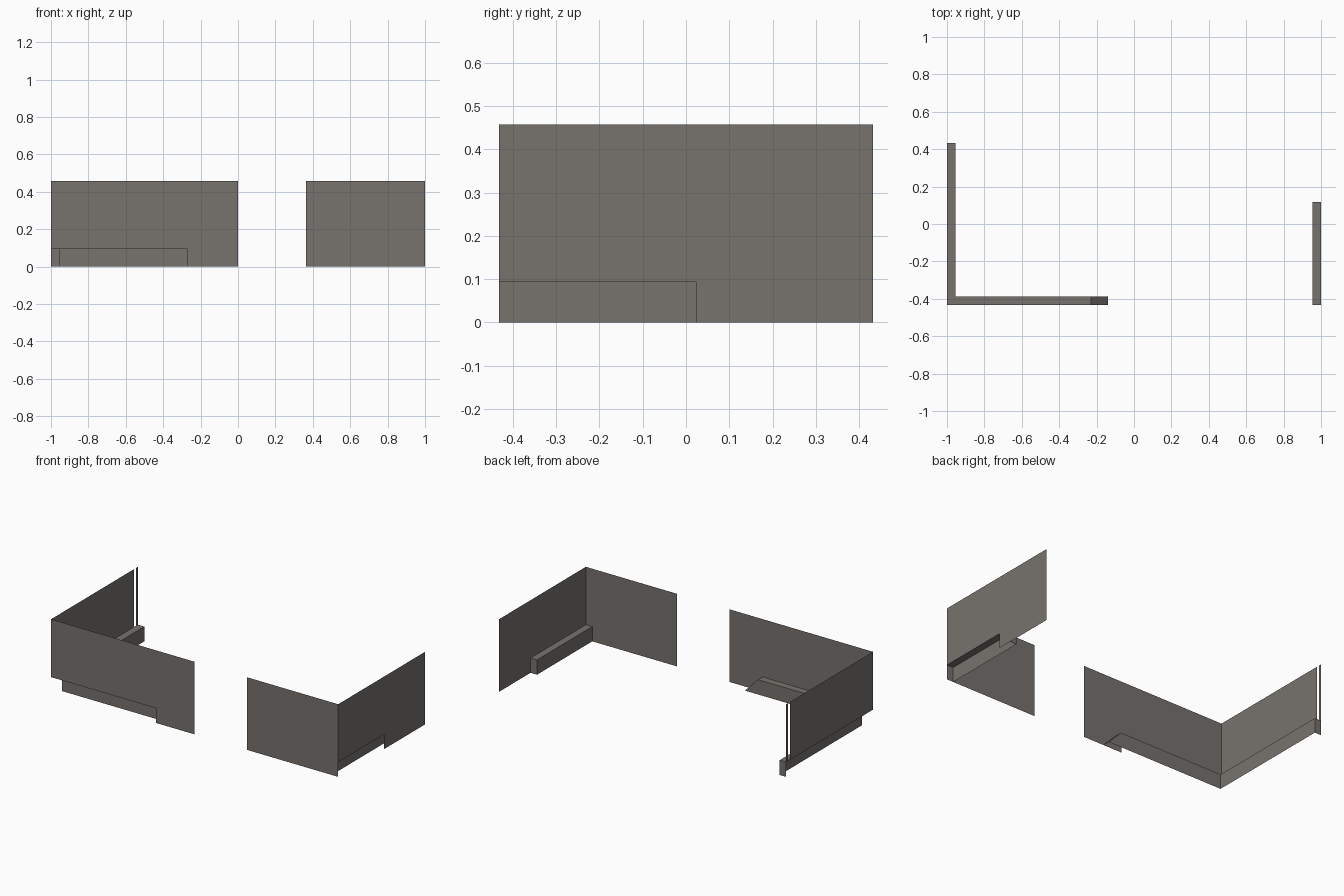
import bpy

if "Cube" in bpy.data.objects:
    bpy.data.objects.remove(bpy.data.objects["Cube"])

X, Y, H = 1.0, 0.432, 0.457   # half width, half depth, wall height
K, D = 0.093, 0.045           # toe recess height and depth

mat = bpy.data.materials.new("warm_grey")
mat.diffuse_color = (0.185, 0.168, 0.152, 1)
mat.use_nodes = True
mat.node_tree.nodes["Principled BSDF"].inputs["Base Color"].default_value = mat.diffuse_color


def sheet(name, quads):
    """Make one object from a list of four-cornered sheets."""
    verts, faces = [], []
    for q in quads:
        faces.append(tuple(range(len(verts), len(verts) + 4)))
        verts += q
    me = bpy.data.meshes.new(name)
    me.from_pydata(verts, [], faces)
    me.materials.append(mat)
    ob = bpy.data.objects.new(name, me)
    bpy.context.collection.objects.link(ob)
    return ob


def along_x(x0, x1, y, z0, z1):
    return [(x0, y, z0), (x1, y, z0), (x1, y, z1), (x0, y, z1)]


def along_y(y0, y1, x, z0, z1):
    return [(x, y0, z0), (x, y1, z0), (x, y1, z1), (x, y0, z1)]


def flat(x0, x1, y0, y1, z):
    return [(x0, y0, z), (x1, y0, z), (x1, y1, z), (x0, y1, z)]


# Front wall, either side of the doorway; left part is notched at the foot
sheet("front_wall_left", [along_x(-X, -0.27, -Y, K, H),
                          along_x(-0.27, 0, -Y, 0, K),
                          along_x(-0.27, 0, -Y, K, H)])
sheet("front_wall_right", [along_x(0.364, X, -Y, 0, H)])

# Right wall, notched up to the middle
sheet("right_wall", [along_y(-Y, 0.023, X, K, H),
                     along_y(0.023, Y, X, 0, K),
                     along_y(0.023, Y, X, K, H)])

# Left wall, raised above the recess, with a narrow slit near its back edge
sheet("left_wall", [along_y(-Y, 0.395, -X, K, H),
                    along_y(0.415, Y, -X, K, H)])

# Front recess: ledge, upright and sloping end
a, b = -0.23, -0.14
sheet("front_toe_recess", [
    flat(-X + D, a, -Y, -Y + D, K),
    along_x(-X + D, a, -Y + D, 0, K),
    [(a, -Y + D, 0), (b, -Y + D, 0), (a, -Y + D, K), (a, -Y + D, K * 0.5)],
    [(a, -Y, K), (b, -Y, 0), (b, -Y + D, 0), (a, -Y + D, K)]])

# Left recess: ledge, upright and end cap
sheet("left_toe_recess", [flat(-X, -X + D, -Y, Y, K),
                          along_y(-Y + D, Y, -X + D, 0, K),
                          along_x(-X, -X + D, Y, 0, K)])

# Right recess: ledge, upright and end cap
e = 0.118
sheet("right_toe_recess", [flat(X - D, X, -Y, e, K),
                           along_y(-Y, e, X - D, 0, K),
                           along_x(X - D, X, e, 0, K)])
